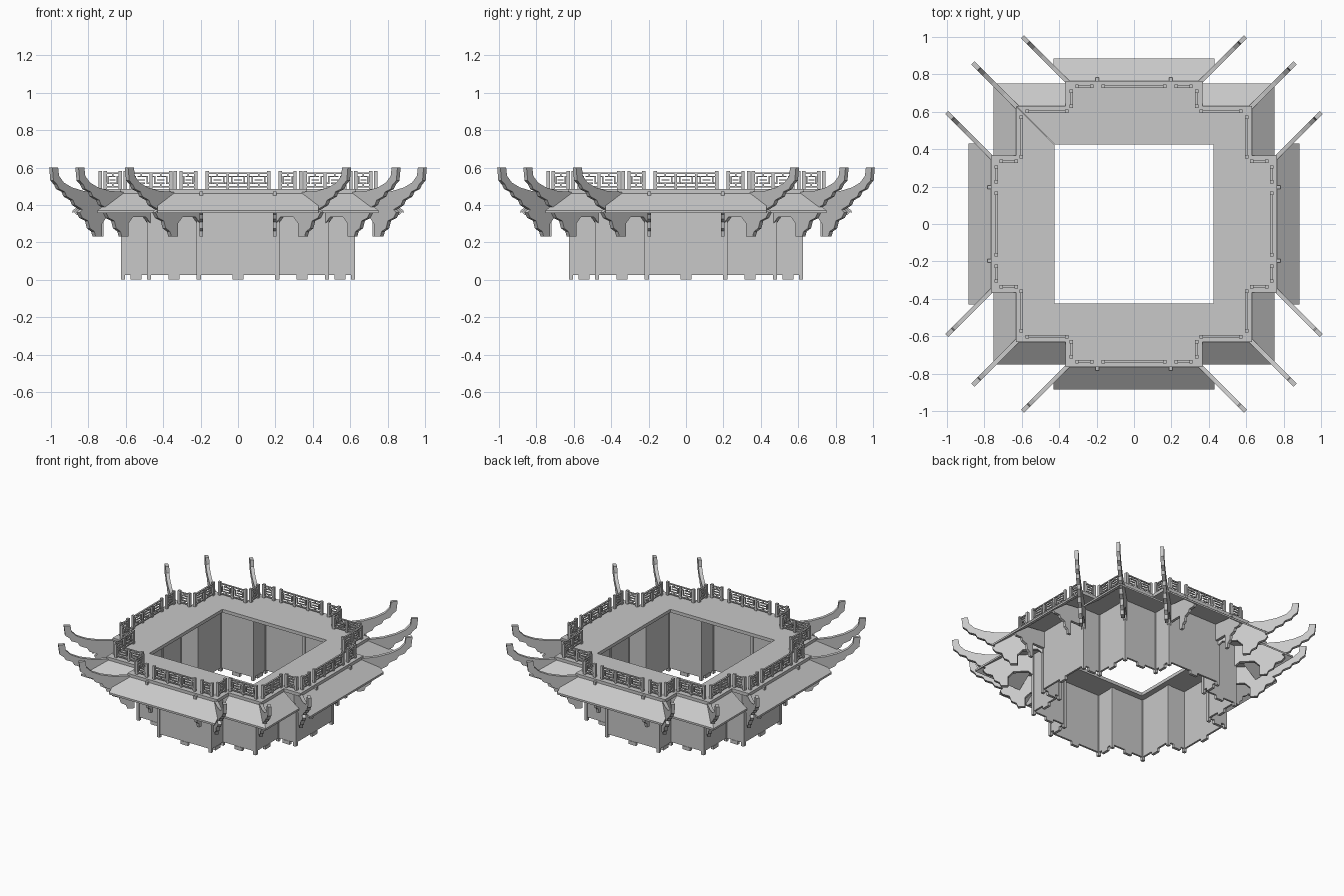
import bpy, bmesh, math
from mathutils import Vector, Matrix

cube = bpy.data.objects.get("Cube")
if cube:
    bpy.data.objects.remove(cube)

stone = bpy.data.materials.new("plain_grey")
stone.use_nodes = True
GREY = (0.58, 0.58, 0.58, 1)
stone.diffuse_color = GREY
stone.node_tree.nodes["Principled BSDF"].inputs["Base Color"].default_value = GREY

# Plan sizes: walls, deck, eaves
HOLE, ARM, SQUARE, TIP = 0.425, 0.365, 0.63, 0.765
WALL_ARM, WALL_SQ, WALL_TIP = 0.21, 0.475, 0.615
DECK_LOW, DECK_TOP, FOOT = 0.46, 0.484, 0.025


def prism(bm, points, offset):
    """Solid made by pushing a flat outline along an offset."""
    face = bm.faces.new([bm.verts.new(p) for p in points])
    pushed = bmesh.ops.extrude_face_region(bm, geom=[face], use_keep_orig=True)
    verts = [v for v in pushed["geom"] if isinstance(v, bmesh.types.BMVert)]
    bmesh.ops.translate(bm, verts=verts, vec=offset)


def box(bm, x0, x1, y0, y1, z0, z1):
    prism(bm, [(x0, y0, z0), (x1, y0, z0), (x1, y1, z0), (x0, y1, z0)], (0, 0, z1 - z0))


def bar(bm, a, b, z0, z1, h):
    """Upright bar between two plan points, h wider on every side."""
    box(bm, min(a[0], b[0]) - h, max(a[0], b[0]) + h,
        min(a[1], b[1]) - h, max(a[1], b[1]) + h, z0, z1)


def plate(bm, profile, origin, direction, width):
    """Upright plate: profile of (distance, height) along a plan direction."""
    d = Vector((direction[0], direction[1], 0))
    side = Vector((-d.y, d.x, 0)).normalized() * width
    start = Vector((origin[0], origin[1], 0)) - side / 2
    prism(bm, [start + d * u + Vector((0, 0, z)) for u, z in profile], side)


def finish(name, bm, mirror=False):
    """Mirror across x if wanted, then repeat on all four sides."""
    if mirror:
        copy = bmesh.ops.duplicate(bm, geom=bm.verts[:] + bm.edges[:] + bm.faces[:])
        verts = [v for v in copy["geom"] if isinstance(v, bmesh.types.BMVert)]
        bmesh.ops.scale(bm, verts=verts, vec=(-1, 1, 1))
    base = bm.verts[:] + bm.edges[:] + bm.faces[:]
    for turn in (1, 2, 3):
        copy = bmesh.ops.duplicate(bm, geom=base)
        verts = [v for v in copy["geom"] if isinstance(v, bmesh.types.BMVert)]
        bmesh.ops.rotate(bm, verts=verts, cent=(0, 0, 0),
                         matrix=Matrix.Rotation(turn * math.pi / 2, 3, "Z"))
    bmesh.ops.recalc_face_normals(bm, faces=bm.faces[:])
    mesh = bpy.data.meshes.new(name)
    bm.to_mesh(mesh)
    bm.free()
    mesh.materials.append(stone)
    obj = bpy.data.objects.new(name, mesh)
    bpy.context.scene.collection.objects.link(obj)
    return obj


# Deck: one sector of the stepped ring
bm = bmesh.new()
half = [(HOLE, -HOLE), (SQUARE, -SQUARE), (ARM, -SQUARE), (ARM, -TIP)]
outline = half + [(-x, y) for x, y in reversed(half)]
prism(bm, [(x, y, DECK_LOW) for x, y in outline], (0, 0, DECK_TOP - DECK_LOW))
finish("deck", bm)

# Body walls
bm = bmesh.new()
path = [(0, -WALL_TIP), (WALL_ARM, -WALL_TIP), (WALL_ARM, -WALL_SQ), (WALL_SQ, -WALL_SQ)]
for a, b in zip(path, path[1:]):
    bar(bm, a, b, FOOT, DECK_LOW, 0.007)
finish("body_walls", bm, True)

# Corner posts and feet under the walls
bm = bmesh.new()
for p in path[1:]:
    bar(bm, p, p, 0, DECK_LOW, 0.011)
for a, b in zip(path[1:], path[2:]):
    mid = (Vector(a) + Vector(b)) / 2
    along = (Vector(b) - Vector(a)).normalized() * 0.02
    bar(bm, mid - along, mid + along, 0, FOOT, 0.01)
bar(bm, (0, -WALL_TIP), (0.02, -WALL_TIP), 0, FOOT, 0.01)
finish("wall_posts_and_feet", bm, True)

# Roof skirts on the four arms
bm = bmesh.new()
half = [(ARM - 0.005, -TIP, 0.462), (0.43, -0.84, 0.405), (0.43, -0.885, 0.37)]
prism(bm, half + [(-x, y, z) for x, y, z in reversed(half)], (0, 0, -0.014))
finish("arm_roof", bm)

# Roof skirts on the inner corners
bm = bmesh.new()
prism(bm, [(ARM, -SQUARE, 0.462), (SQUARE, -SQUARE, 0.462),
           (0.752, -0.752, 0.37), (ARM, -0.752, 0.37)], (0, 0, -0.014))
finish("corner_roof", bm, True)

# Upswept hip beams with scrolled brackets below
hip = [(-0.15, 0.46), (-0.15, 0.3), (-0.125, 0.335), (-0.055, 0.335), (-0.03, 0.3),
       (-0.03, 0.23), (0.004, 0.23), (0.012, 0.258), (0.035, 0.275), (0.045, 0.315),
       (0.075, 0.33), (0.09, 0.36), (0.075, 0.375), (0.115, 0.4), (0.125, 0.425),
       (0.16, 0.445), (0.17, 0.47), (0.2, 0.485), (0.21, 0.508), (0.23, 0.53),
       (0.236, 0.6), (0.205, 0.6), (0.2, 0.555), (0.175, 0.52), (0.13, 0.493),
       (0.07, 0.475), (0, 0.47)]
bm = bmesh.new()
plate(bm, hip, (ARM - 0.005, -TIP), (1, -1), 0.024)
finish("arm_hip_beams", bm, True)
bm = bmesh.new()
plate(bm, hip, (SQUARE - 0.005, 0.005 - SQUARE), (1, -1), 0.024)
finish("corner_hip_beams", bm)

# Straight eave brackets with hanging posts and end knobs
bm = bmesh.new()
bracket = [(0.61, 0.46), (0.61, 0.335), (0.72, 0.335), (0.72, 0.23), (0.745, 0.23),
           (0.75, 0.26), (0.77, 0.275), (0.775, 0.31), (0.81, 0.325), (0.82, 0.345),
           (0.86, 0.345), (0.875, 0.36), (0.86, 0.372), (0.765, 0.445)]
plate(bm, bracket, (0.197, 0), (0, -1), 0.02)
box(bm, 0.187, 0.207, -0.782, -0.76, 0.45, 0.472)
finish("eave_brackets", bm, True)


def railing(bm, a, b, panels):
    """Fretwork railing with taller end posts."""
    a, b = Vector(a), Vector(b)
    low, high, t = 0.497, 0.57, 0.0035
    for p in (a, b):
        bar(bm, p, p, DECK_TOP, 0.582, 0.009)
    for z in (low, high):
        bar(bm, a, b, z - t, z + t, 0.006)
    for i in range(panels):
        p, q = a.lerp(b, i / panels), a.lerp(b, (i + 1) / panels)
        if i:
            bar(bm, p, p, DECK_TOP, high, 0.007)

        def fret(f0, f1, z0, z1):
            bar(bm, p.lerp(q, f0), p.lerp(q, f1), z0 - t, z1 + t, 0.004)
        # Interlocking key pattern
        z1, z2, z3 = (low + (high - low) * f for f in (0.25, 0.5, 0.75))
        fret(0.2, 0.2, z1, z3)
        fret(0.8, 0.8, z1, z3)
        fret(0.2, 0.65, z3, z3)
        fret(0.35, 0.8, z1, z1)
        fret(0, 0.2, z1, z1)
        fret(0.8, 1, z3, z3)
        fret(0.35, 0.65, z2, z2)
        fret(0.5, 0.5, low, z1)
        fret(0.5, 0.5, z3, high)


bm = bmesh.new()
railing(bm, (-0.165, -0.737), (0.165, -0.737), 3)
finish("arm_front_railing", bm)

bm = bmesh.new()
railing(bm, (0.225, -0.737), (0.305, -0.737), 1)
railing(bm, (0.335, -0.71), (0.335, -0.63), 1)
railing(bm, (0.36, -0.602), (0.57, -0.602), 2)
finish("side_railings", bm, True)
